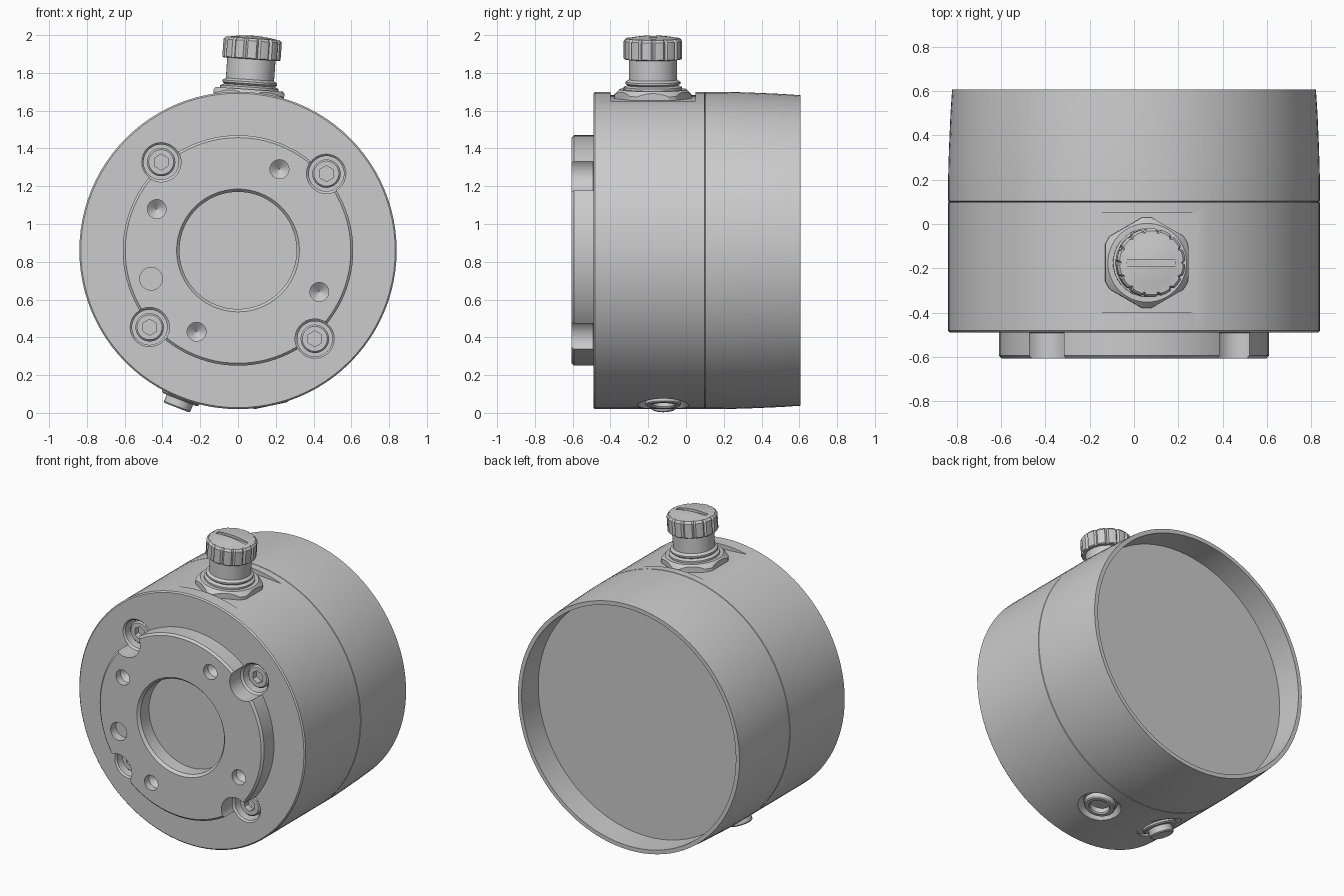
import bpy, bmesh
from math import sin, cos, tau, radians
from mathutils import Matrix

if "Cube" in bpy.data.objects:
    bpy.data.objects.remove(bpy.data.objects["Cube"])

ZC = 0.86  # height of the main axis


def front(x=0.0, z=0.0):
    """Frame on the main axis: local z points to the front (-y)."""
    return Matrix.Translation((x, 0, ZC + z)) @ Matrix.Rotation(radians(90), 4, 'X')


def radial(angle, y):
    """Frame whose local z leaves the main axis at an angle from straight up."""
    return Matrix.Translation((0, y, ZC)) @ Matrix.Rotation(radians(angle), 4, 'Y')


def add_object(name, bm, frame):
    bmesh.ops.recalc_face_normals(bm, faces=bm.faces[:])
    me = bpy.data.meshes.new(name)
    bm.to_mesh(me)
    bm.free()
    ob = bpy.data.objects.new(name, me)
    ob.matrix_world = frame
    bpy.context.collection.objects.link(ob)
    return ob


def lathe(name, profile, frame, segs=48, offset=0.0, notch=None):
    """Revolve (radius, height) points about local z, with flat end caps."""
    bm = bmesh.new()
    rings = []
    for r, h in profile:
        ring = []
        for i in range(segs):
            a = radians(offset) + tau * i / segs
            k = r * (notch(i, r) if notch else 1)
            ring.append(bm.verts.new((k * cos(a), k * sin(a), h)))
        rings.append(ring)
    for a, b in zip(rings, rings[1:]):
        for i in range(segs):
            j = (i + 1) % segs
            bm.faces.new((a[i], a[j], b[j], b[i]))
    bm.faces.new(rings[0])
    bm.faces.new(rings[-1])
    return add_object(name, bm, frame)


def box(name, size, centre, frame):
    bm = bmesh.new()
    bmesh.ops.create_cube(bm, size=1, matrix=Matrix.Translation(centre) @ Matrix.Diagonal((*size, 1)))
    return add_object(name, bm, frame)


def boolean(ob, cutter, operation='DIFFERENCE'):
    cutter.hide_render = True
    bpy.context.view_layer.update()
    mod = ob.modifiers.new("cut", 'BOOLEAN')
    mod.operation = operation
    mod.solver = 'EXACT'
    mod.object = cutter
    bpy.context.view_layer.objects.active = ob
    bpy.ops.object.modifier_apply(modifier=mod.name)
    bpy.data.objects.remove(cutter)


def polar(r, angle):
    return r * cos(radians(angle)), r * sin(radians(angle))


# Front housing with raised plate and central bore
housing = lathe("front_housing", [
    (0.31, 0.50), (0.31, 0.59), (0.325, 0.607), (0.597, 0.607), (0.61, 0.594),
    (0.61, 0.49), (0.832, 0.49), (0.84, 0.482), (0.84, -0.097), (0.835, -0.10)], front(), 96)

# Rear housing, slightly tapered, with a shallow open back
lathe("rear_housing", [
    (0.835, -0.10), (0.84, -0.103), (0.84, -0.20), (0.836, -0.34), (0.829, -0.50),
    (0.822, -0.607), (0.795, -0.607), (0.795, -0.43)], front(), 96)

# Counterbored cap screws around the plate edge
for n in range(4):
    f = front(*polar(0.62, 41 + 90 * n))
    boolean(housing, lathe("cutter", [(0.093, 0.38), (0.093, 0.48), (0.105, 0.492), (0.105, 0.65)], f))
    screw = lathe(f"plate_screw_{n + 1}", [(0.075, 0.37), (0.075, 0.45), (0.066, 0.46)], f)
    boolean(screw, lathe("cutter", [(0.042, 0.42), (0.042, 0.48)], f, 6, 30))

# Drilled holes in the plate
for n in range(4):
    f = front(*polar(0.483, 63 + 90 * n))
    boolean(housing, lathe("cutter", [(0.002, 0.52), (0.05, 0.56), (0.05, 0.65)], f, 32))
boolean(housing, lathe("cutter", [(0.06, 0.55), (0.06, 0.65)], front(-0.46, -0.15), 32))

# Flat seat on top for the vent plug
top = radial(4, -0.175)
boolean(housing, box("cutter", (0.7, 0.45, 0.2), (0, 0, 0.908), top))

# Vent plug: chamfered hex base
hexa = lathe("vent_hex_base", [(0.2165, 0.79), (0.2165, 0.855)], top, 6, 90)
boolean(hexa, lathe("cutter", [(0.205, 0.78), (0.205, 0.828), (0.168, 0.865)], top, 64), 'INTERSECT')

# Vent plug: collar and neck
lathe("vent_neck", [
    (0.155, 0.84), (0.155, 0.867), (0.135, 0.876), (0.145, 0.885), (0.145, 0.895),
    (0.128, 0.907), (0.128, 1.03)], top)

# Vent plug: ribbed, slightly domed cap with a slot
cap = lathe("vent_cap", [
    (0.12, 1.015), (0.15, 1.015), (0.155, 1.02), (0.155, 1.112), (0.144, 1.125),
    (0.135, 1.125), (0.10, 1.132), (0.05, 1.138), (0.012, 1.14)],
    top, 84, 0, lambda i, r: 0.93 if r > 0.14 and i % 6 == 0 else 1)
boolean(cap, box("cutter", (0.22, 0.03, 0.06), (0, 0, 1.153), top))

# Ring fitting in a countersink underneath
f = radial(168, -0.12)
boolean(housing, lathe("cutter", [(0.105, 0.80), (0.135, 0.835), (0.135, 0.95)], f))
lathe("lower_ring", [
    (0.06, 0.80), (0.06, 0.832), (0.066, 0.84), (0.088, 0.84), (0.094, 0.834), (0.094, 0.79)], f)

# Protruding plug on a spot face underneath
f = radial(201.3, -0.12)
boolean(housing, lathe("cutter", [(0.14, 0.828), (0.14, 0.95)], f))
lathe("lower_plug", [
    (0.105, 0.82), (0.105, 0.84), (0.095, 0.848), (0.075, 0.848), (0.075, 0.886), (0.068, 0.893)], f)

# Smooth shading with crisp edges
for ob in bpy.context.scene.objects:
    ob.select_set(True)
bpy.context.view_layer.objects.active = housing
bpy.ops.object.shade_smooth_by_angle(angle=radians(25))
